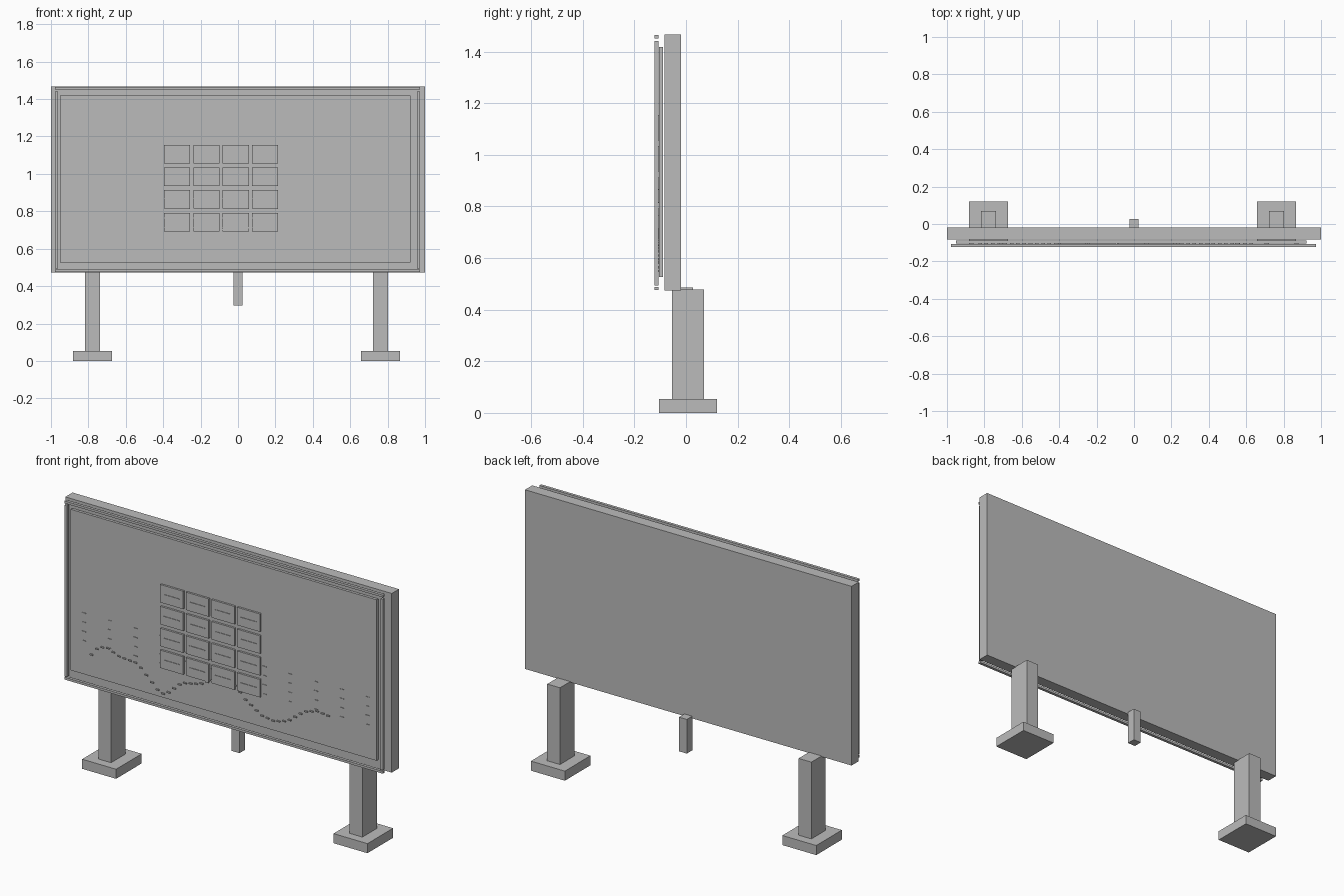
import bpy, bmesh
from mathutils import Matrix, Vector

old = bpy.data.objects.get("Cube")
if old:
    bpy.data.objects.remove(old, do_unlink=True)

grey = bpy.data.materials.new("plain grey")
grey.use_nodes = True
colour = (0.5, 0.5, 0.5, 1)
grey.diffuse_color = colour
grey.node_tree.nodes["Principled BSDF"].inputs["Base Color"].default_value = colour


def boxes(name, spans):
    """One object made of boxes, each given as x, y and z ranges."""
    bm = bmesh.new()
    for span in spans:
        centre = Vector([(lo + hi) / 2 for lo, hi in span])
        size = Vector([hi - lo for lo, hi in span])
        bmesh.ops.create_cube(bm, size=1, matrix=Matrix.LocRotScale(centre, None, size))
    mesh = bpy.data.meshes.new(name)
    bm.to_mesh(mesh)
    bm.free()
    mesh.materials.append(grey)
    obj = bpy.data.objects.new(name, mesh)
    bpy.context.collection.objects.link(obj)
    return obj


def around(middle, size):
    return (middle - size / 2, middle + size / 2)


# Supports
for side, x in (("right", -0.778), ("left", 0.762)):
    boxes(side + "_foot", [(around(x, 0.208), (-0.104, 0.12), (0, 0.053))])
    boxes(side + "_post", [(around(x, 0.078), (-0.055, 0.07), (0.053, 0.478))])
boxes("centre_stub", [(around(0, 0.048), (-0.021, 0.027), (0.297, 0.486))])

# Board and the screen mounted on it
boxes("board", [((-1, 1), (-0.083, -0.02), (0.474, 1.466))])
SCREEN = -0.104
boxes("screen", [((-0.952, 0.922), (SCREEN, -0.089), (0.527, 1.418))])

# Four separate trim strips around the screen
trim_y = (-0.122, -0.106)
boxes("side_trims", [(around(x, 0.015), trim_y, (0.494, 1.441)) for x in (-0.97, 0.965)])
boxes("level_trims", [((-0.978, 0.973), trim_y, around(z, 0.013)) for z in (0.482, 1.458)])

# Grid of cards, each with a thin line across it
cells = [(-0.326 + 0.157 * i, 0.742 + 0.121 * j) for i in range(4) for j in range(4)]
boxes("cards", [(around(x, 0.14), (SCREEN - 0.011, SCREEN), around(z, 0.099))
                for x, z in cells])
boxes("card_lines", [(around(x, 0.095), (SCREEN - 0.014, SCREEN - 0.011), around(z, 0.003))
                     for x, z in cells])

# Chart grid ticks
boxes("chart_ticks", [(around(-0.87 + 0.158 * i, 0.022), (SCREEN - 0.003, SCREEN),
                       around(0.713 + 0.051 * j, 0.003))
                      for i in range(12) for j in range(4)])

# Dashed chart curve, interpolated between key heights
keys = [(-0.83, 0.64), (-0.78, 0.7), (-0.73, 0.714), (-0.65, 0.683), (-0.54, 0.676),
        (-0.4, 0.545), (-0.36, 0.558), (-0.27, 0.64), (-0.16, 0.663), (-0.09, 0.7),
        (0, 0.73), (0.06, 0.71), (0.12, 0.652), (0.22, 0.59), (0.3, 0.579),
        (0.38, 0.603), (0.48, 0.682), (0.56, 0.705), (0.65, 0.695)]


def curve_height(x):
    for (xa, za), (xb, zb) in zip(keys, keys[1:]):
        if x <= xb:
            return za + (zb - za) * (x - xa) / (xb - xa)
    return keys[-1][1]


dashes = [-0.823 + 0.0337 * i for i in range(44)]
boxes("chart_curve", [(around(x, 0.018), (SCREEN - 0.006, SCREEN),
                       around(curve_height(x), 0.007)) for x in dashes])
